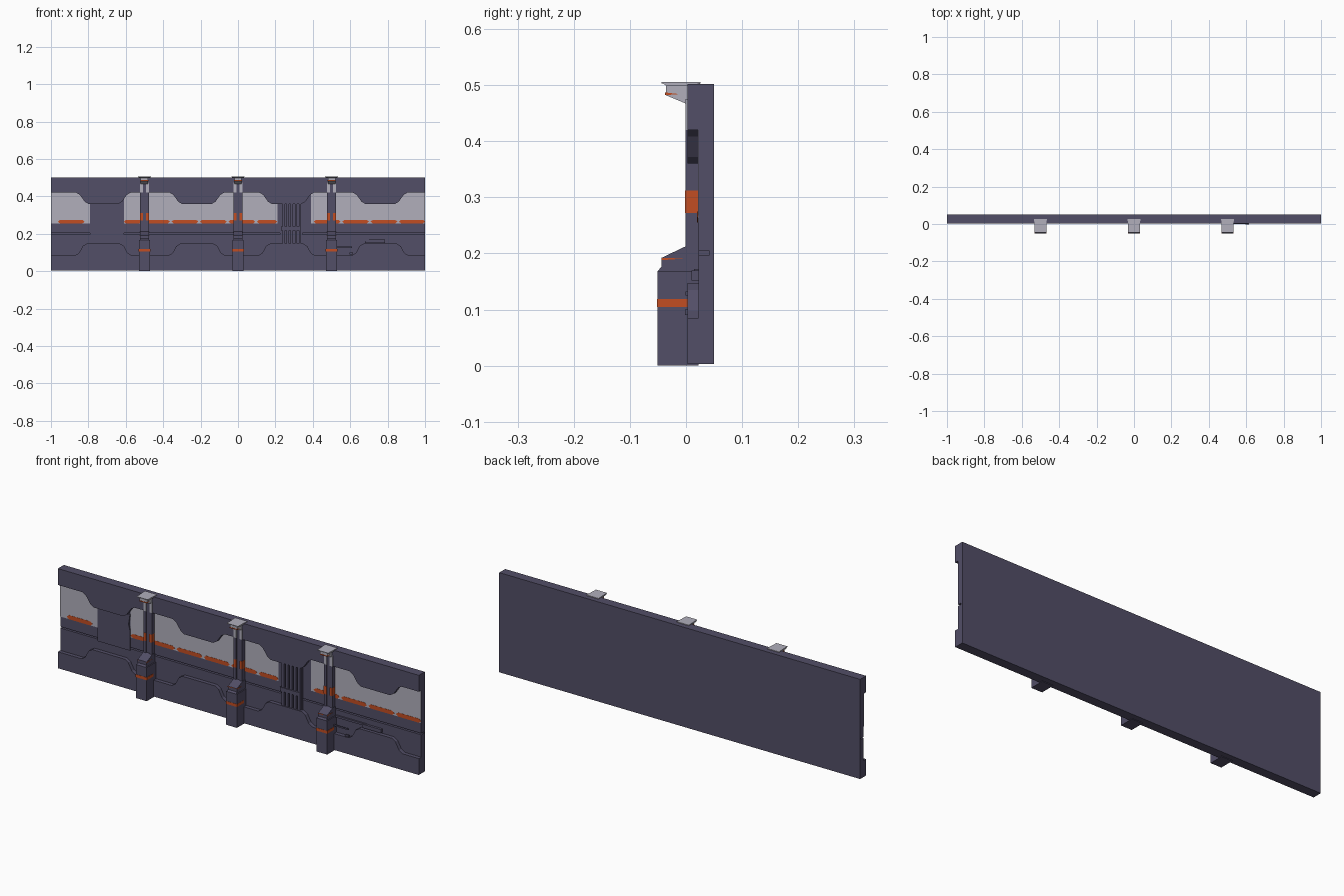
import bpy
import bmesh

cube = bpy.data.objects.get("Cube")
if cube:
    bpy.data.objects.remove(cube, do_unlink=True)


def material(name, rgb):
    m = bpy.data.materials.new(name)
    m.use_nodes = True
    m.diffuse_color = (*rgb, 1)
    m.node_tree.nodes["Principled BSDF"].inputs["Base Color"].default_value = (*rgb, 1)
    return m


PURPLE = material("slate purple", (0.085, 0.077, 0.135))
GREY = material("pale grey", (0.44, 0.43, 0.50))
ORANGE = material("burnt orange", (0.54, 0.075, 0.016))


def prism(name, profile, a, b, mat, axis="y"):
    """Extrude a closed profile: (x, z) along y, (y, z) along x, or (x, y) along z."""
    place = {"y": lambda p, t: (p[0], t, p[1]),
             "x": lambda p, t: (t, p[0], p[1]),
             "z": lambda p, t: (p[0], p[1], t)}[axis]
    bm = bmesh.new()
    face = bm.faces.new([bm.verts.new(place(p, a)) for p in profile])
    out = bmesh.ops.extrude_face_region(bm, geom=[face])
    for v in out["geom"]:
        if isinstance(v, bmesh.types.BMVert):
            v.co["xyz".index(axis)] = b
    bmesh.ops.recalc_face_normals(bm, faces=bm.faces)
    mesh = bpy.data.meshes.new(name)
    bm.to_mesh(mesh)
    bm.free()
    mesh.materials.append(mat)
    ob = bpy.data.objects.new(name, mesh)
    bpy.context.collection.objects.link(ob)
    return ob


def box(name, x0, x1, y0, y1, z0, z1, mat=PURPLE):
    return prism(name, [(x0, z0), (x1, z0), (x1, z1), (x0, z1)], y0, y1, mat)


RECESS = 0.022
FRONT = 0.003
BAYS = (-0.75, -0.25, 0.25, 0.75)

# Backing wall with a long groove between its two halves
box("back_wall", -1, 1, 0.042, 0.05, 0.003, 0.502)
box("lower_wall", -1, 1, RECESS, 0.042, 0.003, 0.197)
box("upper_wall", -1, 1, RECESS, 0.042, 0.204, 0.502)
box("groove_bridge", -0.79, -0.62, RECESS, 0.042, 0.197, 0.204)


# Raised border panels with a tab in every bay
def border(name, outer, inner, tab, foot, tip):
    pts = [(-1, outer), (-1, inner)]
    for c in BAYS:
        c += 0.03 if c < 0 else 0.01
        cut = (tab - inner) * 0.2
        pts += [(c - foot, inner), (c - foot + 0.02, inner + cut),
                (c - tip - 0.02, tab - cut), (c - tip, tab),
                (c + tip, tab), (c + tip + 0.02, tab - cut),
                (c + foot - 0.02, inner + cut), (c + foot, inner)]
    pts += [(1, inner), (1, outer)]
    prism(name, pts, FRONT, RECESS, PURPLE)


border("top_border", 0.502, 0.42, 0.36, 0.145, 0.08)
border("bottom_border", 0.003, 0.085, 0.147, 0.15, 0.09)

# Pale window bands with a row of orange dashes along the bottom
for x0, x1 in ((-1, -0.79), (-0.61, 0.21), (0.39, 1)):
    box("pale_band", x0, x1, RECESS - 0.001, RECESS, 0.255, 0.425, GREY)
    start = -1.115
    while start < 1:
        a, b = max(start, x0), min(start + 0.143, x1)
        if b - a > 0.03:
            prism("orange_dash", [(a, 0.265), (a + 0.012, 0.255), (b - 0.012, 0.255),
                                  (b, 0.265), (b - 0.012, 0.275), (a + 0.012, 0.275)],
                  RECESS - 0.002, RECESS, ORANGE)
        start += 0.152

# Plain hatch plate in the left bay
prism("hatch_plate", [(-0.79, 0.19), (-0.61, 0.19), (-0.61, 0.29), (-0.618, 0.32),
                      (-0.61, 0.37), (-0.79, 0.37)], 0.016, RECESS, PURPLE)

# Vent with upright bars and a clamp
box("vent_back", 0.225, 0.345, 0.018, RECESS, 0.145, 0.37)
for i in range(5):
    x = 0.238 + i * 0.022
    box("vent_bar", x, x + 0.012, 0.006, RECESS, 0.147, 0.365)
box("vent_clamp", 0.23, 0.335, 0.003, RECESS, 0.218, 0.238)

# Small conduits in the right bay
box("conduit", 0.53, 0.7, 0.014, RECESS, 0.162, 0.172)
box("conduit_box", 0.68, 0.785, 0.01, RECESS, 0.152, 0.17)
box("lower_conduit", 0.53, 0.61, -0.001, FRONT, 0.125, 0.132)
box("conduit_cap", 0.595, 0.615, -0.002, FRONT, 0.09, 0.1)

# Three pillars
for cx in (-0.5, 0, 0.5):
    # foot, with a painted band wrapped around it
    box("pillar_foot", cx - 0.03, cx + 0.03, -0.051, RECESS, 0, 0.168)
    box("foot_band", cx - 0.031, cx + 0.031, -0.052, FRONT, 0.105, 0.119, ORANGE)
    prism("foot_shoulder", [(RECESS, 0.168), (-0.051, 0.168), (-0.044, 0.176),
                            (-0.044, 0.192), (0, 0.213), (RECESS, 0.213)],
          cx - 0.025, cx + 0.025, PURPLE, "x")
    prism("shoulder_stripe", [(-0.044, 0.188), (-0.044, 0.192), (0, 0.191)],
          cx - 0.026, cx + 0.026, ORANGE, "x")
    # column with rails either side
    box("column_core", cx - 0.012, cx + 0.012, 0.004, RECESS, 0.21, 0.47)
    for s in (-1, 1):
        a, b = sorted((cx + s * 0.009, cx + s * 0.023))
        box("column_rail", a, b, -0.001, RECESS, 0.21, 0.42)
        box("rail_top", a, b, -0.001, RECESS, 0.42, 0.475, GREY)
        box("rail_mark", a - 0.0005, b + 0.0005, -0.002, RECESS, 0.272, 0.312, ORANGE)
    # sloped bracket and cap
    prism("bracket", [(RECESS, 0.467), (0, 0.467), (-0.036, 0.482),
                      (-0.036, 0.498), (RECESS, 0.498)],
          cx - 0.02, cx + 0.02, GREY, "x")
    prism("bracket_stripe", [(-0.037, 0.482), (-0.037, 0.487), (-0.012, 0.484)],
          cx - 0.021, cx + 0.021, ORANGE, "x")
    prism("pillar_cap", [(-0.045, 0.506), (-0.034, 0.498), (0.025, 0.498), (0.025, 0.506)],
          cx - 0.031, cx + 0.031, GREY, "x")
    prism("cap_plate", [(cx - 0.03, -0.044), (cx + 0.03, -0.044),
                        (cx + 0.034, 0.026), (cx - 0.034, 0.026)],
          0.503, 0.506, GREY, "z")
